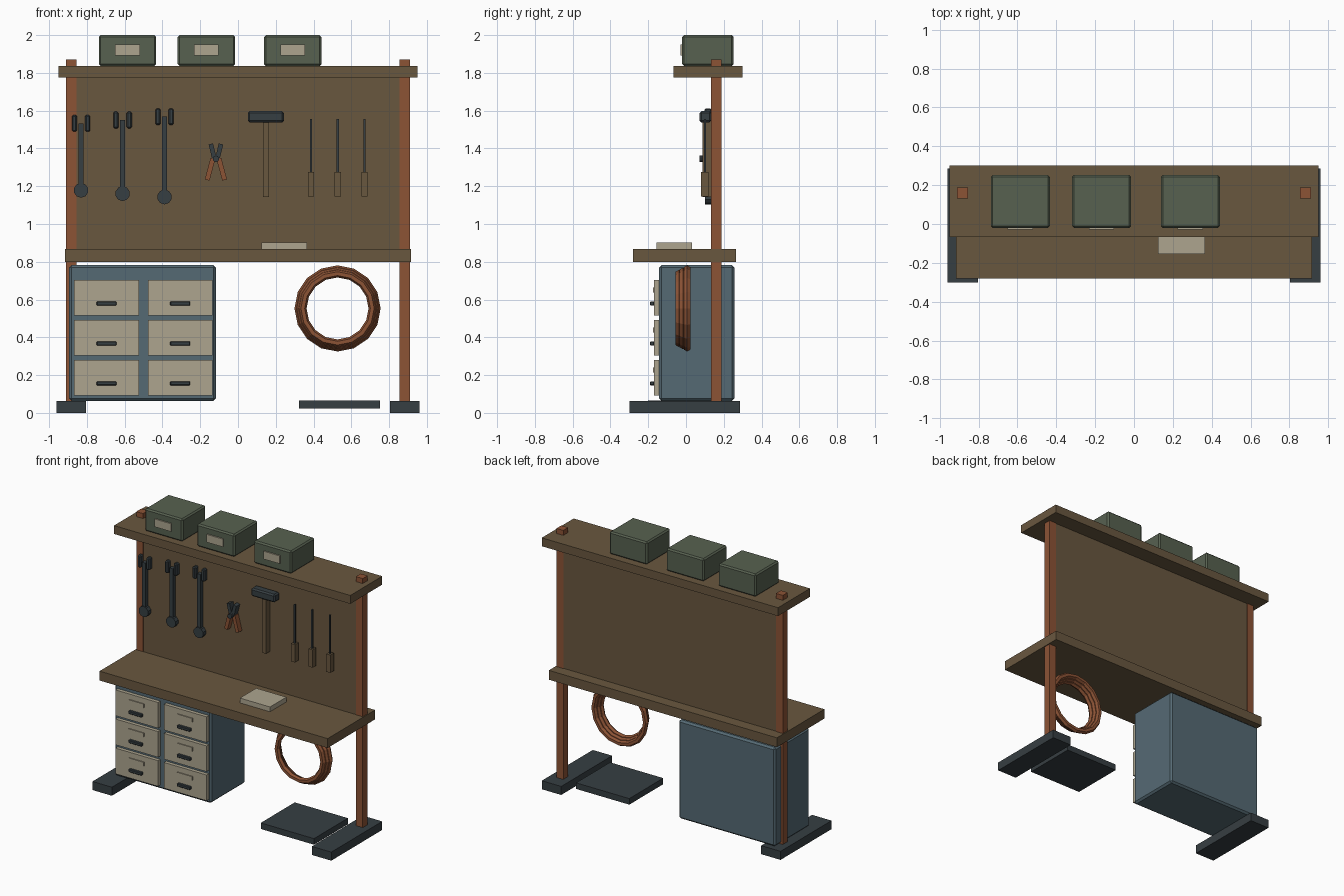
import bpy, bmesh, math
from mathutils import Matrix, Vector

if "Cube" in bpy.data.objects:
    bpy.data.objects.remove(bpy.data.objects["Cube"])


def material(name, hexcode):
    def lin(v):
        v /= 255
        return v / 12.92 if v <= 0.04045 else ((v + 0.055) / 1.055) ** 2.4
    m = bpy.data.materials.new(name)
    m.diffuse_color = (*[lin(int(hexcode[i:i + 2], 16)) for i in (0, 2, 4)], 1)
    m.use_nodes = True
    m.node_tree.nodes["Principled BSDF"].inputs["Base Color"].default_value = m.diffuse_color
    return m


WOOD = material("brown wood", "69573F")
COPPER = material("copper brown", "8C5335")
STEEL = material("dark steel", "363E42")
BLUE = material("blue grey paint", "556A74")
CREAM = material("cream", "ADA58F")
GREEN = material("olive green", "576150")


def finish(bm, name, mat):
    me = bpy.data.meshes.new(name)
    bm.to_mesh(me)
    bm.free()
    me.materials.append(mat)
    ob = bpy.data.objects.new(name, me)
    bpy.context.collection.objects.link(ob)
    return ob


def box(name, mat, x, y, z, bevel=0, tilt=0):
    """Box from (min, max) ranges, with optional bevel and tilt in the front plane."""
    lo, hi = Vector((x[0], y[0], z[0])), Vector((x[1], y[1], z[1]))
    bm = bmesh.new()
    bmesh.ops.create_cube(bm, size=1)
    bmesh.ops.scale(bm, vec=hi - lo, verts=bm.verts)
    if bevel:
        bmesh.ops.bevel(bm, geom=bm.edges[:], offset=bevel, segments=1, affect='EDGES')
    if tilt:
        bmesh.ops.rotate(bm, matrix=Matrix.Rotation(math.radians(tilt), 3, 'Y'), verts=bm.verts)
    bmesh.ops.translate(bm, vec=(lo + hi) / 2, verts=bm.verts)
    return finish(bm, name, mat)


def disc(name, mat, x, z, r, y, sides=10):
    """Flat disc facing the front."""
    bm = bmesh.new()
    bmesh.ops.create_cone(bm, cap_ends=True, segments=sides, radius1=r, radius2=r,
                          depth=y[1] - y[0],
                          matrix=Matrix.Translation((x, sum(y) / 2, z)) @ Matrix.Rotation(math.pi / 2, 4, 'X'))
    return finish(bm, name, mat)


def mid(c, w):
    return (c - w / 2, c + w / 2)


# Frame: feet and posts on both sides
for side, s in (("left", -1), ("right", 1)):
    box(side + "_foot", STEEL, mid(s * 0.882, 0.156), (-0.30, 0.285), (0, 0.062))
    box(side + "_post", COPPER, mid(s * 0.883, 0.055), (0.132, 0.188), (0.06, 1.872))

# Worktop, back panel, top shelf
box("worktop", WOOD, (-0.917, 0.917), (-0.28, 0.265), (0.80, 0.868))
box("back_panel", WOOD, (-0.858, 0.858), (0.134, 0.184), (0.85, 1.79))
box("top_shelf", WOOD, (-0.95, 0.95), (-0.067, 0.30), (1.775, 1.836))

# Drawer cabinet
box("cabinet", BLUE, (-0.895, -0.117), (-0.143, 0.256), (0.064, 0.782), bevel=0.013)
for i, x in enumerate((-0.696, -0.306)):
    for j in range(3):
        z = 0.609 - 0.2115 * j
        tag = f"_{i + 1}_{j + 1}"
        box("drawer" + tag, CREAM, mid(x, 0.342), (-0.169, -0.138), mid(z, 0.187))
        box("drawer_label" + tag, CREAM, mid(x, 0.122), (-0.176, -0.168), mid(z + 0.041, 0.027))
        box("drawer_handle" + tag, STEEL, mid(x, 0.106), (-0.191, -0.168), mid(z - 0.03, 0.022), bevel=0.004)

# Storage boxes with labels
for i, x in enumerate((-0.585, -0.167, 0.29)):
    box(f"storage_box_{i + 1}", GREEN, mid(x, 0.304), (-0.02, 0.252), (1.836, 2.0), bevel=0.01)
    box(f"box_label_{i + 1}", CREAM, mid(x, 0.13), (-0.029, -0.0195), mid(1.921, 0.057))

# Book on the worktop and slab near the floor
box("notebook", CREAM, (0.124, 0.366), (-0.155, 0.033), (0.868, 0.903))
box("floor_slab", STEEL, (0.323, 0.751), (-0.20, 0.19), (0.022, 0.066))

# Hanging coil: three faceted loops
for i in range(3):
    bpy.ops.mesh.primitive_torus_add(
        major_segments=16, minor_segments=6, major_radius=0.184 + 0.012 * i, minor_radius=0.02,
        location=(0.527, -0.038 + 0.022 * i, 0.553), rotation=(math.pi / 2, 0, 0))
    ob = bpy.context.object
    ob.name = f"coil_loop_{i + 1}"
    ob.data.materials.append(COPPER)

# Three wrenches of growing length
for i, x in enumerate((-0.831, -0.611, -0.389)):
    low, top = 1.178 - 0.0175 * i, 1.533 + 0.0175 * i
    tag = f"_{i + 1}"
    box("wrench_shaft" + tag, STEEL, mid(x, 0.028), (0.104, 0.136), (low, top))
    disc("wrench_ring" + tag, STEEL, x, low, 0.039, (0.1, 0.135))
    for s in (-1, 1):
        box(f"wrench_jaw{tag}_{'left' if s < 0 else 'right'}", STEEL,
            mid(x + s * 0.035, 0.027), (0.098, 0.136), mid(top, 0.088), bevel=0.007)

# Pliers
px = -0.117
for side, s in (("left", -1), ("right", 1)):
    box("pliers_handle_" + side, COPPER, mid(px + s * 0.031, 0.026), (0.092, 0.13), mid(1.29, 0.118), tilt=-s * 15)
    box("pliers_jaw_" + side, STEEL, mid(px + s * 0.017, 0.024), (0.092, 0.134), mid(1.383, 0.084), tilt=s * 14)
disc("pliers_pivot", STEEL, px, 1.345, 0.017, (0.071, 0.134))

# Hammer
box("hammer_handle", WOOD, mid(0.148, 0.032), (0.088, 0.135), (1.142, 1.55))
box("hammer_head", STEEL, mid(0.148, 0.192), (0.071, 0.134), (1.538, 1.597), bevel=0.01)

# Screwdrivers
for i, x in enumerate((0.386, 0.528, 0.67)):
    box(f"screwdriver_shaft_{i + 1}", STEEL, mid(x, 0.011), (0.094, 0.106), (1.27, 1.557))
    box(f"screwdriver_handle_{i + 1}", WOOD, mid(x, 0.033), (0.08, 0.12), (1.146, 1.276))
